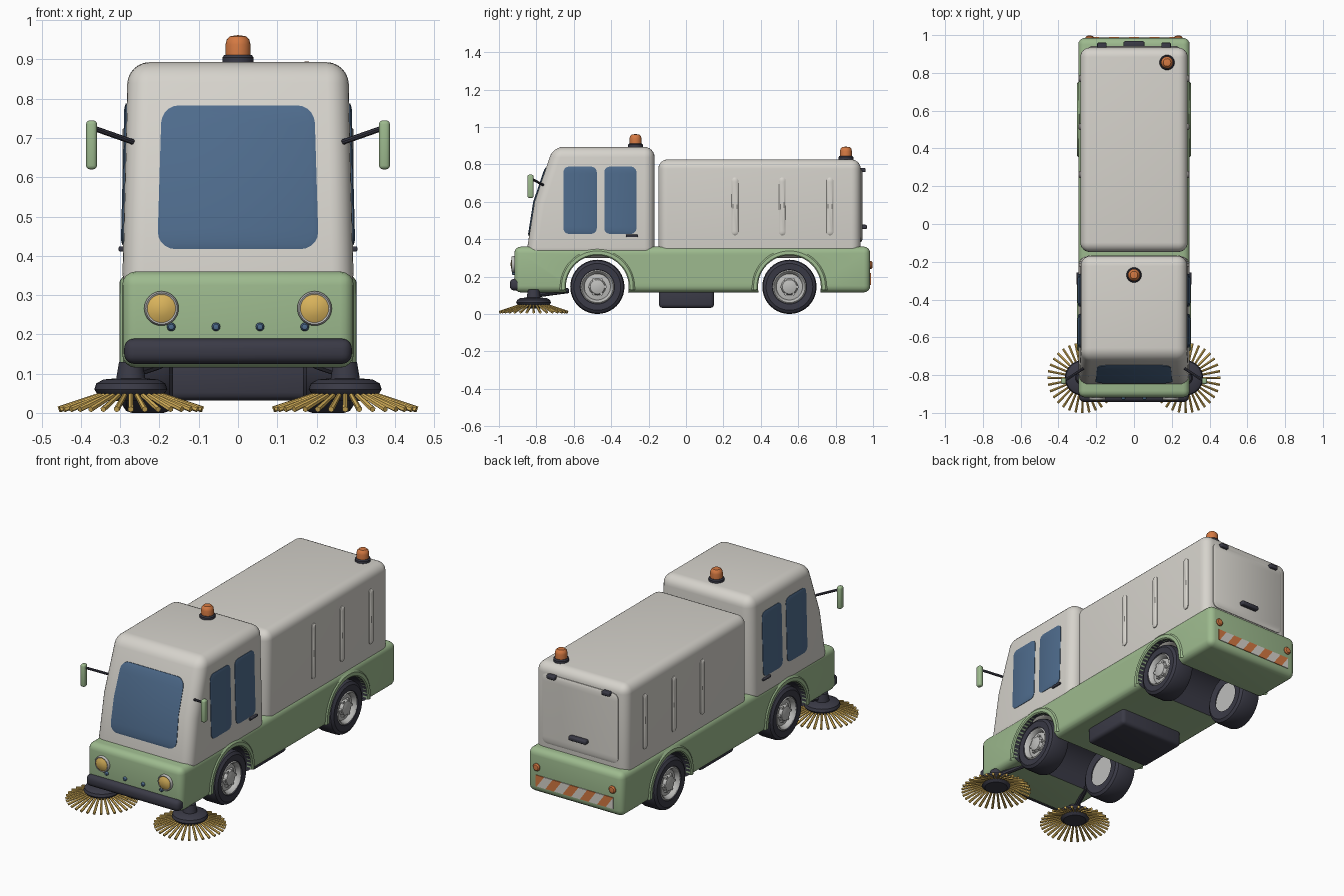
import bpy, bmesh
from math import pi, cos, sin, radians
from mathutils import Vector, Matrix

cube = bpy.data.objects.get("Cube")
if cube:
    bpy.data.objects.remove(cube, do_unlink=True)


def material(name, rgb):
    lin = [((c / 255 + 0.055) / 1.055) ** 2.4 for c in rgb] + [1]
    m = bpy.data.materials.new(name)
    m.use_nodes = True
    m.diffuse_color = lin
    m.node_tree.nodes["Principled BSDF"].inputs["Base Color"].default_value = lin
    return m


GREEN = material("sage green", (157, 186, 142))
GREY = material("warm light grey", (214, 211, 204))
BLUE = material("window blue", (78, 107, 140))
DARK = material("dark slate", (58, 58, 70))
ORANGE = material("lamp orange", (212, 121, 66))
YELLOW = material("straw yellow", (218, 180, 92))
SILVER = material("silver", (190, 190, 188))
parts = []


def add(name, bm, *mats):
    bmesh.ops.recalc_face_normals(bm, faces=bm.faces[:])
    me = bpy.data.meshes.new(name)
    bm.to_mesh(me)
    bm.free()
    ob = bpy.data.objects.new(name, me)
    bpy.context.scene.collection.objects.link(ob)
    for m in mats:
        me.materials.append(m)
    parts.append(ob)
    return ob


def round_edges(bm, width, segs):
    bmesh.ops.recalc_face_normals(bm, faces=bm.faces[:])
    edges = [e for e in bm.edges if e.calc_face_angle(0) > radians(30)]
    bmesh.ops.bevel(bm, geom=edges, offset=width, segments=segs, profile=0.5,
                    affect='EDGES', clamp_overlap=True)


def box(name, lo, hi, bevel, mat, segs=3):
    lo, hi = Vector(lo), Vector(hi)
    bm = bmesh.new()
    size = Matrix.Diagonal((*(hi - lo), 1))
    bmesh.ops.create_cube(bm, size=1, matrix=Matrix.Translation((lo + hi) / 2) @ size)
    round_edges(bm, bevel, segs)
    return add(name, bm, mat)


def rod(bm, a, b, r1, r2=None, segs=8):
    a, b = Vector(a), Vector(b)
    turn = (b - a).to_track_quat('Z', 'Y').to_matrix().to_4x4()
    bmesh.ops.create_cone(bm, cap_ends=True, segments=segs, radius1=r1, radius2=r2 or r1,
                          depth=(b - a).length, matrix=Matrix.Translation((a + b) / 2) @ turn)


def lathe(name, profile, origin, axis, mat, steps=32, sweep=2 * pi, start=0):
    """Spin (radius, height) points around an axis through origin."""
    axis = Vector(axis)
    u = Vector((0, 0, 1)) if abs(axis.z) < 0.5 else Vector((1, 0, 0))
    w = axis.cross(u)
    full = sweep > 6.2
    bm = bmesh.new()
    rings = []
    for i in range(steps if full else steps + 1):
        t = start + sweep * i / steps
        rings.append([bm.verts.new(Vector(origin) + axis * h + (u * cos(t) + w * sin(t)) * r)
                      for r, h in profile])
    for i in range(steps):
        a, b = rings[i], rings[(i + 1) % len(rings)]
        for j in range(len(profile) - 1):
            bm.faces.new((a[j], a[j + 1], b[j + 1], b[j]))
    bmesh.ops.remove_doubles(bm, verts=bm.verts[:], dist=1e-5)
    return add(name, bm, mat)


def panel(name, cu, cv, w, h, r, place, mat, depth=0.007, inset=0.012):
    """Rounded pillow plate; place(u, v, d) puts it on a surface."""
    arc = [(r * cos(k * pi / 10), r * sin(k * pi / 10)) for k in range(6)]
    right = [(w - r + x, -(h - r + y)) for x, y in reversed(arc)] + [(w, 0)]
    right += [(w - r + x, h - r + y) for x, y in arc]
    n = len(right)
    loop = right + [(-x, y) for x, y in reversed(right)]
    bm = bmesh.new()
    rings = []
    for shrink, d in ((0, -0.012), (0, depth * 0.4), (inset, depth)):
        rings.append([bm.verts.new(place(cu + x * (1 - shrink / w), cv + y * (1 - shrink / h), d))
                      for x, y in loop])
    for a, b in zip(rings, rings[1:]):
        for i in range(2 * n):
            j = (i + 1) % (2 * n)
            bm.faces.new((a[i], a[j], b[j], b[i]))
    for ring in (rings[0], rings[2]):
        for i in range(n - 1):
            bm.faces.new((ring[i], ring[i + 1], ring[-2 - i], ring[-1 - i]))
    return add(name, bm, mat)


# Chassis with wheel wells cut out, dark inside
AXLES = {"front": -0.474, "rear": 0.553}
WHEEL_Z = 0.145
chassis = box("chassis", (-0.295, -0.918, 0.115), (0.295, 0.985, 0.36), 0.035, GREEN, 4)
chassis.data.materials.append(DARK)
for name, y in AXLES.items():
    bm = bmesh.new()
    rod(bm, (-0.5, y, WHEEL_Z), (0.5, y, WHEEL_Z), 0.168, segs=48)
    for f in bm.faces:
        f.material_index = 1
    cutter = add("well_cutter", bm, GREEN, DARK)
    parts.remove(cutter)
    cutter.hide_render = True
    mod = chassis.modifiers.new("well", 'BOOLEAN')
    mod.operation, mod.solver, mod.object = 'DIFFERENCE', 'EXACT', cutter
    bpy.context.view_layer.objects.active = chassis
    bpy.ops.object.modifier_apply(modifier=mod.name)
    bpy.data.objects.remove(cutter, do_unlink=True)

# Cab: side outline, narrowing towards the roof
def cab_half(z):
    return 0.294 - 0.025 * (z - 0.36)


def cab_front(z):
    return -0.81 - 0.158 * (0.6 - z) if z < 0.6 else -0.81 + 0.341 * (z - 0.6)


outline = [(cab_front(z), z) for z in (0.3, 0.6, 0.893)] + [(-0.168, 0.893), (-0.168, 0.3)]
bm = bmesh.new()
sides = [[bm.verts.new((s * cab_half(z), y, z)) for y, z in outline] for s in (-1, 1)]
for ring in sides:
    bm.faces.new(ring)
for i in range(5):
    j = (i + 1) % 5
    bm.faces.new((sides[0][i], sides[0][j], sides[1][j], sides[1][i]))
round_edges(bm, 0.055, 6)
add("cab", bm, GREY)
panel("windshield", 0, 0.6, 0.2, 0.183, 0.045,
      lambda u, v, d: (u * (1 - 0.15 * (v - 0.6)), cab_front(v) - d, v), BLUE)

# Hopper and tailgate
box("hopper", (-0.284, -0.148, 0.3), (0.284, 0.934, 0.826), 0.05, GREY, 6)
panel("tailgate", 0, 0.58, 0.235, 0.195, 0.03, lambda u, v, d: (u, 0.934 + d, v), GREY, 0.009)
box("tailgate_handle", (-0.055, 0.935, 0.453), (0.055, 0.968, 0.477), 0.008, DARK)
box("underside_tank", (-0.2, -0.145, 0.032), (0.2, 0.15, 0.14), 0.02, DARK)

# Front bumper and small sensors
box("front_bumper", (-0.29, -0.942, 0.125), (0.29, -0.87, 0.189), 0.025, DARK, 4)
for x in (-0.17, -0.056, 0.056, 0.17):
    lathe("sensor", [(0, 0.014), (0.007, 0.012), (0.011, 0.006), (0.011, -0.01)],
          (x, -0.918, 0.219), (0, -1, 0), BLUE, 12)

# Warning beacons
for name, x, y, z in (("cab", 0, -0.27, 0.893), ("hopper", 0.175, 0.855, 0.826)):
    lathe(name + "_beacon_base", [(0, -0.01), (0.04, -0.01), (0.04, 0.012), (0.035, 0.018), (0, 0.018)],
          (x, y, z), (0, 0, 1), DARK, 24)
    lathe(name + "_beacon_lamp", [(0.032, 0.015), (0.032, 0.045), (0.029, 0.057), (0.02, 0.066),
                                  (0, 0.069)], (x, y, z), (0, 0, 1), ORANGE, 24)

# Striped rear plate
bm = bmesh.new()
cuts = [-0.24 + 0.0535 * i for i in range(-1, 10)]
lim = lambda x: max(-0.24, min(0.24, x))
for i, (a, b) in enumerate(zip(cuts, cuts[1:])):
    pts = [(lim(a + 0.045), 0.155), (lim(b + 0.045), 0.155), (lim(b), 0.218), (lim(a), 0.218)]
    if pts[0][0] == pts[1][0] and pts[2][0] == pts[3][0]:
        continue
    low = [bm.verts.new((x, 0.983, z)) for x, z in pts]
    top = [bm.verts.new((x, 0.989, z)) for x, z in pts]
    faces = [bm.faces.new(top), bm.faces.new(low)]
    faces += [bm.faces.new((low[k], low[k - 1], top[k - 1], top[k])) for k in range(4)]
    for f in faces:
        f.material_index = i % 2
bmesh.ops.remove_doubles(bm, verts=bm.verts[:], dist=1e-5)
add("rear_stripes", bm, GREY, ORANGE)

# Parts found on both sides
for s, side in ((1, "left_"), (-1, "right_")):
    on_cab = lambda u, v, d: (s * (cab_half(v) + d), u, v)
    on_hopper = lambda u, v, d: (s * (0.284 + d), u, v)
    panel(side + "front_window", -0.566, 0.608, 0.089, 0.18, 0.03, on_cab, BLUE, 0.006)
    panel(side + "rear_window", -0.351, 0.608, 0.086, 0.18, 0.03, on_cab, BLUE, 0.006)
    box(side + "door_handle", (s * 0.296 - 0.008, -0.322, 0.411), (s * 0.296 + 0.008, -0.256, 0.424),
        0.004, DARK)
    for y in (0.262, 0.515, 0.77):
        panel(side + "hopper_rib", y, 0.575, 0.018, 0.155, 0.0175, on_hopper, GREY, 0.01, 0.008)
    box(side + "tailgate_hinge", (s * 0.17 - 0.025, 0.92, 0.758), (s * 0.17 + 0.025, 0.96, 0.78),
        0.006, DARK)

    # Lamps
    lathe(side + "headlight_rim", [(0.036, 0.012), (0.04, 0.014), (0.044, 0.008), (0.044, -0.02)],
          (s * 0.195, -0.918, 0.266), (0, -1, 0), SILVER)
    lathe(side + "headlight", [(0, 0.02), (0.02, 0.018), (0.038, 0.009), (0.038, -0.01)],
          (s * 0.195, -0.918, 0.266), (0, -1, 0), YELLOW)
    lathe(side + "tail_light", [(0, 0.013), (0.015, 0.011), (0.021, 0.005), (0.021, -0.01)],
          (s * 0.235, 0.985, 0.262), (0, 1, 0), ORANGE, 20)

    # Mirror on its arm
    box(side + "mirror", (s * 0.373 - 0.014, -0.848, 0.62), (s * 0.373 + 0.014, -0.815, 0.745), 0.01, GREEN)
    bm = bmesh.new()
    rod(bm, (s * 0.268, -0.765, 0.69), (s * 0.365, -0.828, 0.724), 0.007)
    add(side + "mirror_arm", bm, DARK)

    # Wheels and arch lips
    for name, y in AXLES.items():
        hub = (0, y, WHEEL_Z)
        out = (s, 0, 0)
        label = side + name
        lathe(label + "_tyre", [(0.08, 0.17), (0.125, 0.165), (0.14, 0.175), (0.145, 0.19), (0.145, 0.27),
                                (0.14, 0.285), (0.125, 0.295), (0.092, 0.292), (0.085, 0.28)],
              hub, out, DARK, 40)
        lathe(label + "_rim", [(0, 0.18), (0.09, 0.18), (0.09, 0.288), (0.084, 0.293), (0.077, 0.287),
                               (0.07, 0.268), (0.045, 0.272), (0.038, 0.288), (0.02, 0.293), (0, 0.294)],
              hub, out, SILVER)
        bm = bmesh.new()
        for k in range(6):
            y2, z2 = y + 0.043 * cos(k * pi / 3), WHEEL_Z + 0.043 * sin(k * pi / 3)
            rod(bm, (s * 0.265, y2, z2), (s * 0.286, y2, z2), 0.009, segs=6)
        add(label + "_wheel_nuts", bm, SILVER)
        lathe(label + "_arch_lip", [(0.168, 0.27), (0.168, 0.297), (0.174, 0.302), (0.192, 0.301),
                                    (0.203, 0.292), (0.168, 0.27)],
              hub, out, GREEN, 28, radians(190), radians(-95))

    # Rotating brush
    c = Vector((s * 0.273, -0.815, 0))
    lathe(side + "brush_hub", [(0, 0.03), (0.06, 0.03), (0.088, 0.052), (0.093, 0.06), (0.088, 0.075),
                               (0.07, 0.085), (0.037, 0.088), (0.03, 0.13), (0, 0.13)], c, (0, 0, 1), DARK)
    bm = bmesh.new()
    for k in range(32):
        ray = Vector((cos(k * pi / 16), sin(k * pi / 16), 0))
        rod(bm, c + ray * 0.06 + Vector((0, 0, 0.052)), c + ray * 0.184 + Vector((0, 0, 0.009)),
            0.006, 0.0075, 6)
    add(side + "brush_bristles", bm, YELLOW)
    bm = bmesh.new()
    rod(bm, c + Vector((0, 0, 0.1)), (s * 0.2, -0.63, 0.125), 0.014)
    add(side + "brush_arm", bm, DARK)

# Smooth shading with sharp edges kept
bpy.ops.object.select_all(action='DESELECT')
for ob in parts:
    ob.select_set(True)
bpy.context.view_layer.objects.active = parts[0]
bpy.ops.object.shade_smooth_by_angle(angle=radians(35))
bpy.ops.object.select_all(action='DESELECT')
